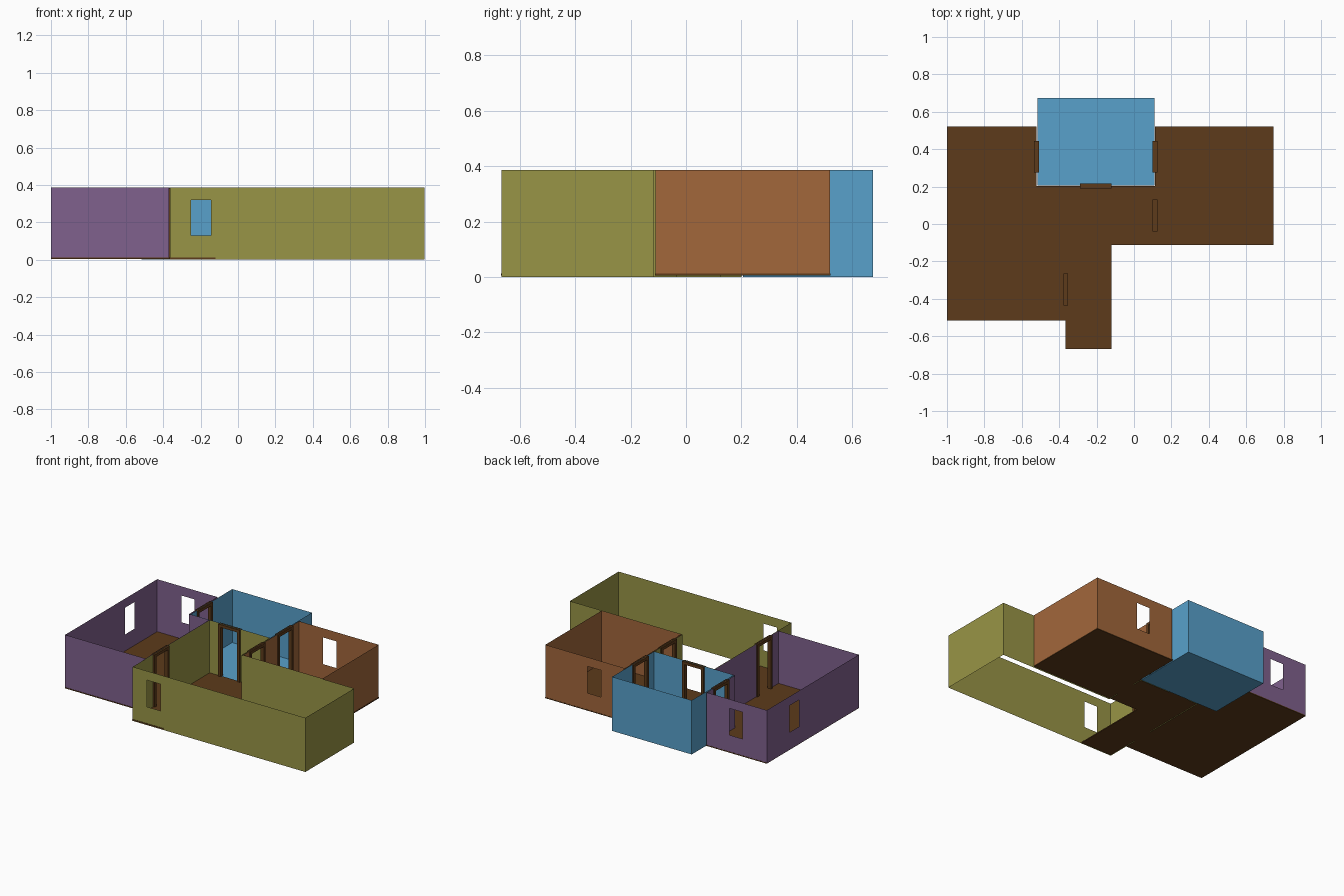
import bpy, bmesh, math
from mathutils import Vector

if "Cube" in bpy.data.objects:
    bpy.data.objects.remove(bpy.data.objects["Cube"])

TOP = 0.385


def material(name, rgb):
    # sRGB 0-255 to linear viewport colour
    m = bpy.data.materials.new(name)
    m.diffuse_color = [((c / 255 + 0.055) / 1.055) ** 2.4 for c in rgb] + [1]
    m.use_nodes = True
    m.node_tree.nodes["Principled BSDF"].inputs["Base Color"].default_value = m.diffuse_color
    return m


PURPLE = material("purple", (128, 97, 141))
OLIVE = material("olive", (153, 149, 70))
ORANGE = material("orange", (162, 103, 59))
BLUE = material("blue", (88, 161, 203))
BROWN = material("brown", (93, 59, 27))


def finish(name, bm, mat):
    mesh = bpy.data.meshes.new(name)
    bm.to_mesh(mesh)
    bm.free()
    mesh.materials.append(mat)
    ob = bpy.data.objects.new(name, mesh)
    bpy.context.collection.objects.link(ob)
    return ob


def room_walls(name, outline, openings, z0, mat):
    """Thin walls round an outline; openings = {wall index: (start, end, low, high)}
    with start and end given along the wall's own axis."""
    bm = bmesh.new()
    for i, a in enumerate(outline):
        b = outline[(i + 1) % len(outline)]
        axis = 0 if abs(b[0] - a[0]) > abs(b[1] - a[1]) else 1
        lo, hi = sorted((a[axis], b[axis]))
        fixed = a[1 - axis]
        hole = openings.get(i)
        us, zs = [lo, hi], [z0, TOP]
        if hole:
            us = [lo, hole[0], hole[1], hi]
            zs = sorted({z0, max(z0, hole[2]), hole[3], TOP})
        # walls counterclockwise, so flip where the wall runs backwards
        flip = (b[axis] < a[axis]) != (axis == 1)
        flip = flip != (axis == 1)
        for u0, u1 in zip(us, us[1:]):
            for v0, v1 in zip(zs, zs[1:]):
                if hole and hole[0] < (u0 + u1) / 2 < hole[1] \
                        and hole[2] < (v0 + v1) / 2 < hole[3]:
                    continue
                quad = [(u0, v0), (u1, v0), (u1, v1), (u0, v1)]
                if flip:
                    quad.reverse()
                bm.faces.new([bm.verts.new((u, fixed, v) if axis == 0 else (fixed, u, v))
                              for u, v in quad])
    bmesh.ops.remove_doubles(bm, verts=bm.verts, dist=1e-5)
    return finish(name, bm, mat)


def slab(name, outline, z0, z1, mat):
    bm = bmesh.new()
    face = bm.faces.new([bm.verts.new((x, y, z0)) for x, y in outline])
    ext = bmesh.ops.extrude_face_region(bm, geom=[face])
    bmesh.ops.translate(bm, vec=(0, 0, z1 - z0),
                        verts=[v for v in ext["geom"] if isinstance(v, bmesh.types.BMVert)])
    bmesh.ops.recalc_face_normals(bm, faces=bm.faces)
    return finish(name, bm, mat)


def door_frame(name, x, y, along_y):
    """Two posts and a lintel, reaching almost to the top of the wall."""
    w, bar, depth, z0, z1 = 0.17, 0.02, 0.026, 0.012, 0.383
    profile = [(-w/2, z0), (-w/2 + bar, z0), (-w/2 + bar, z1 - bar), (w/2 - bar, z1 - bar),
               (w/2 - bar, z0), (w/2, z0), (w/2, z1), (-w/2, z1)]
    bm = bmesh.new()
    face = bm.faces.new([bm.verts.new((u, -depth / 2, v)) for u, v in profile])
    ext = bmesh.ops.extrude_face_region(bm, geom=[face])
    bmesh.ops.translate(bm, vec=(0, depth, 0),
                        verts=[v for v in ext["geom"] if isinstance(v, bmesh.types.BMVert)])
    bmesh.ops.recalc_face_normals(bm, faces=bm.faces)
    ob = finish(name, bm, BROWN)
    ob.location = (x, y, 0)
    ob.rotation_euler.z = math.pi / 2 if along_y else 0


def door(c):
    return (c - 0.08, c + 0.08, 0, 0.375)


def window(a, b):
    return (a, b, 0.13, 0.32)


# Olive main room: L-shaped
room_walls("olive_room_walls",
           [(-0.363, -0.665), (0.996, -0.665), (0.996, -0.116), (0.109, -0.116),
            (0.109, 0.2), (-0.363, 0.2)],
           {0: window(-0.25, -0.145), 3: door(0.045), 4: door(-0.205), 5: door(-0.35)},
           0.0, OLIVE)

# Purple room: notched around the blue room; wall 1 meets the olive room, wall 3 the blue room
room_walls("purple_room_walls",
           [(-1, -0.515), (-0.368, -0.515), (-0.368, 0.2), (-0.527, 0.2),
            (-0.527, 0.52), (-1, 0.52)],
           {1: door(-0.35), 3: door(0.36), 4: window(-0.81, -0.705), 5: window(0.157, 0.262)},
           0.008, PURPLE)

# Orange room: one long shared wall with two doors, so it is split at the blue room
room_walls("orange_room_walls",
           [(0.117, -0.11), (0.743, -0.11), (0.743, 0.52), (0.117, 0.52), (0.117, 0.2)],
           {2: window(0.305, 0.412), 3: door(0.36), 4: door(0.045)},
           0.008, ORANGE)

# Blue room with its own floor
room_walls("blue_room_walls",
           [(-0.517, 0.205), (0.11, 0.205), (0.11, 0.674), (-0.517, 0.674)],
           {0: door(-0.205), 1: door(0.36), 3: door(0.36)},
           0.004, BLUE)
slab("blue_floor", [(-0.517, 0.205), (0.11, 0.205), (0.11, 0.674), (-0.517, 0.674)],
     0.0, 0.005, BLUE)

# Brown floor under the other rooms, open under the long end of the olive room
slab("brown_floor",
     [(-1, -0.517), (-0.365, -0.517), (-0.365, -0.668), (-0.12, -0.668), (-0.12, -0.112),
      (0.745, -0.112), (0.745, 0.521), (0.112, 0.521), (0.112, 0.203), (-0.522, 0.203),
      (-0.522, 0.521), (-1, 0.521)],
     0.005, 0.012, BROWN)

# Door frames
door_frame("door_frame_purple_olive", -0.365, -0.35, True)
door_frame("door_frame_olive_blue", -0.205, 0.203, False)
door_frame("door_frame_purple_blue", -0.522, 0.36, True)
door_frame("door_frame_blue_orange", 0.113, 0.36, True)
door_frame("door_frame_olive_orange", 0.113, 0.045, True)
